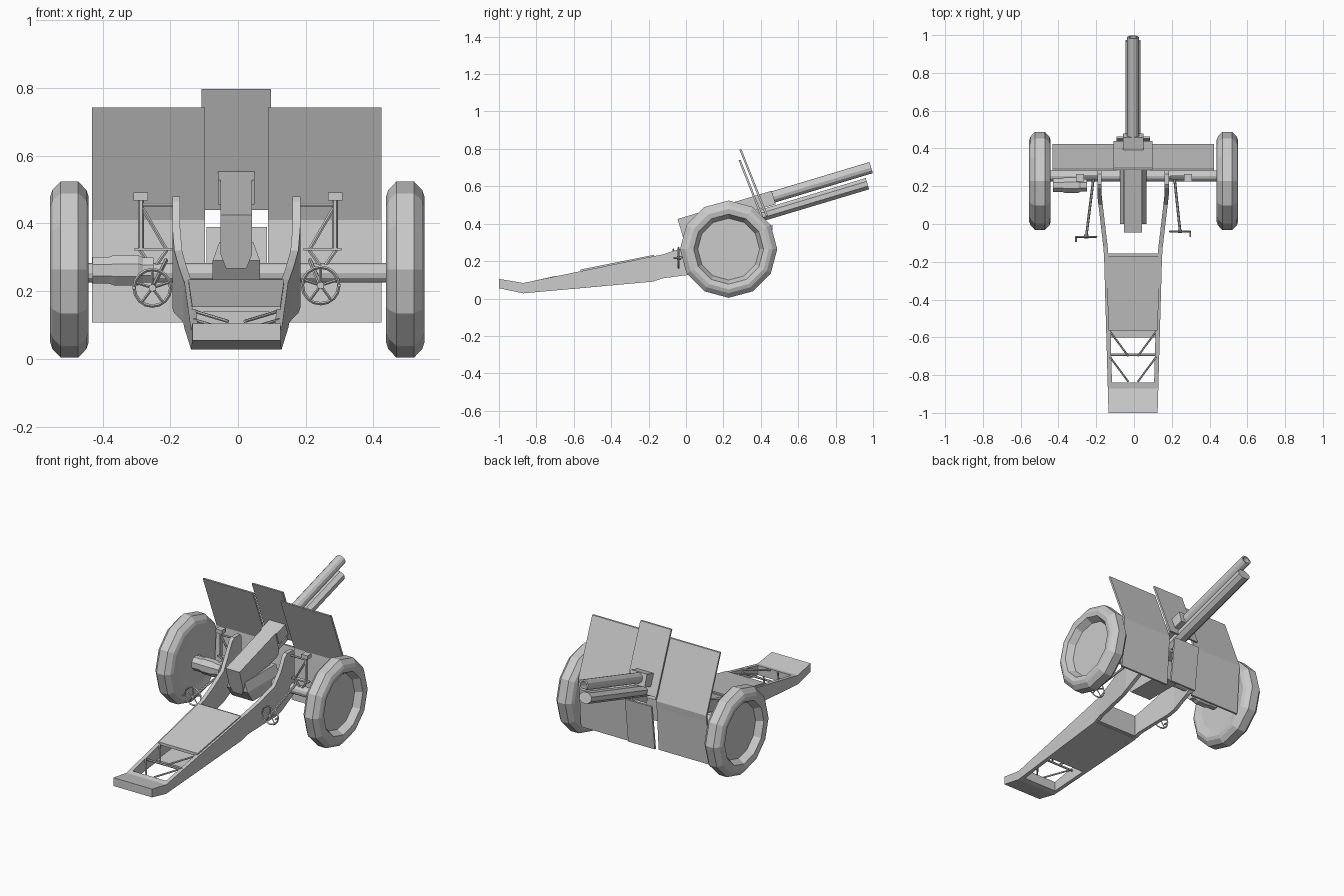
import bpy, bmesh
from math import sin, cos, pi, radians
from mathutils import Vector as V

if "Cube" in bpy.data.objects:
    bpy.data.objects.remove(bpy.data.objects["Cube"])

CX = -0.005  # gun centreline


def finish(name, bm):
    bmesh.ops.recalc_face_normals(bm, faces=bm.faces)
    me = bpy.data.meshes.new(name)
    bm.to_mesh(me)
    bm.free()
    ob = bpy.data.objects.new(name, me)
    bpy.context.collection.objects.link(ob)
    return ob


def loft(name, rings, closed=False):
    """Skin a list of equal-length rings of points, capping the ends unless closed."""
    bm = bmesh.new()
    vs = [[bm.verts.new(p) for p in r] for r in rings]
    pairs = list(zip(vs, vs[1:])) + ([(vs[-1], vs[0])] if closed else [])
    for a, b in pairs:
        for i in range(len(a)):
            j = (i + 1) % len(a)
            bm.faces.new((a[i], a[j], b[j], b[i]))
    if not closed:
        bm.faces.new(vs[0])
        bm.faces.new(vs[-1])
    return finish(name, bm)


def lathe(name, origin, axis, profile, n=12, sx=1.0, phase=0.0):
    """Revolve (radius, distance) pairs around an axis."""
    ax, o = V(axis).normalized(), V(origin)
    up = V((0, 0, 1)) if abs(ax.z) < 0.95 else V((0, 1, 0))
    u = up.cross(ax).normalized()
    w = ax.cross(u)
    ang = [2 * pi * i / n + phase for i in range(n)]
    return loft(name, [[o + ax * d + u * (r * sx * cos(a)) + w * (r * sin(a)) for a in ang]
                       for r, d in profile])


def rod(name, a, b, r=0.006, n=6):
    d = V(b) - V(a)
    return lathe(name, a, d, [(r, 0), (r, d.length)], n)


def box(name, x0, x1, y0, y1, z0, z1):
    return loft(name, [[(x0, y, z0), (x1, y, z0), (x1, y, z1), (x0, y, z1)] for y in (y0, y1)])


def bent_plate(name, x0, x1, pts, t=0.012):
    return loft(name, [[(x0, y, z), (x1, y, z), (x1, y + t, z), (x0, y + t, z)] for y, z in pts])


# Road wheels: tyre, recessed outer disc, flat inner disc
tyre = [(0.165, -0.048), (0.19, -0.052), (0.215, -0.057), (0.235, -0.05), (0.26, -0.026),
        (0.26, 0.026), (0.235, 0.05), (0.215, 0.057), (0.187, 0.052), (0.165, 0.012)]
for s, side in ((-1, "left"), (1, "right")):
    lathe(side + "_wheel", (s * 0.496 - 0.002, 0.228, 0.264), (s, 0, 0), tyre, 12)
rod("axle", (-0.46, 0.255, 0.254), (0.46, 0.255, 0.254), 0.029, 12)

# Shield: two bent side panels and centre plates
bend = [(0.28, 0.742), (0.411, 0.41), (0.407, 0.37), (0.388, 0.107)]
bent_plate("shield_left_panel", -0.432, -0.097, bend)
bent_plate("shield_right_panel", 0.088, 0.424, bend)
bent_plate("shield_upper_centre", -0.108, 0.098, [(0.285, 0.797), (0.427, 0.44)])
bent_plate("shield_lower_centre", -0.093, 0.085, [(0.452, 0.39), (0.42, 0.12)])

# Barrel with bore, recoil cylinder below it
T = radians(16.7)
D = V((0, cos(T), sin(T)))
muzzle, recoil = V((CX, 0.99, 0.70)), V((CX, 0.97, 0.614))
lathe("barrel", muzzle, D, [(0.031, -0.6), (0.031, 0), (0.021, 0), (0.021, -0.3)], 12)
lathe("recoil_cylinder", recoil, D, [(0.034, -0.75), (0.034, 0)], 8, 1.25, pi / 8)

# Breech housing: chamfered underside, shallower collar in front
N = V((0, sin(T), -cos(T)))
start = V((CX, -0.045, 0.425))


def housing(name, section, d0, d1):
    pts = section + [(-x, h) for x, h in reversed(section)]
    loft(name, [[start + D * d + N * h + V((x, 0, 0)) for x, h in pts] for d in (d0, d1)])


housing("breech_housing", [(0.047, 0), (0.047, 0.12), (0.03, 0.165)], 0, 0.36)
housing("barrel_collar", [(0.054, 0), (0.054, 0.075)], 0.36, 0.525)
loft("cradle_base", [[(CX - w, y0, z), (CX + w, y0, z), (CX + w, 0.3, z), (CX - w, 0.3, z)]
                     for z, w, y0 in ((0.22, 0.07, 0.05), (0.29, 0.07, 0.0), (0.345, 0.05, 0.0))])


# Trail side frames as (y, top z, bottom z) stations
def half_width(y):
    if y < -0.15:
        return 0.13 + (y + 1) / 0.85 * 0.024
    return min(0.189, 0.154 + (y + 0.15) / 0.3 * 0.035)


stations = [(-1, .105, .055), (-.87, .083, .028), (-.18, .225, .09), (-.125, .235, .108),
            (-.02, .27, .122), (.10, .32, .135), (.15, .39, .15), (.19, .465, .17),
            (.21, .48, .18), (.265, .48, .205), (.28, .46, .22)]
for s, side in ((-1, "left"), (1, "right")):
    rings = []
    for y, zt, zb in stations:
        o, i = CX + s * half_width(y), CX + s * (half_width(y) - 0.023)
        rings.append([(o, y, zt), (i, y, zt), (i, y, zb), (o, y, zb)])
    loft(side + "_trail_frame", rings)


# Trail decking, each given as (y, top z, bottom z) stations
def deck(name, st, inset=0.012):
    loft(name, [[(CX - half_width(y) + inset, y, zb), (CX + half_width(y) - inset, y, zb),
                 (CX + half_width(y) - inset, y, zt), (CX - half_width(y) + inset, y, zt)]
                for y, zt, zb in st])


deck("trail_top_plate", [(-.565, .155, .138), (-.17, .234, .215)])
deck("trail_bottom_plate", [(-.60, .062, .052), (-.17, .10, .091)])
deck("trail_cross_plate", [(-.172, .225, .095), (-.155, .228, .097)])
deck("trail_end", [(-1, .105, .055), (-.87, .083, .028), (-.84, .089, .031)], 0.002)

# Lattice bracing between the frames
rod("lattice_crossbar", (CX - 0.13, -0.692, 0.10), (CX + 0.13, -0.692, 0.10), 0.006)
for y in (-0.565, -0.70):
    z = 0.083 + (y + 0.87) * 0.19
    for s in (-1, 1):
        rod("lattice_brace", (CX + s * 0.125, y, z), (CX + s * 0.025, y - 0.135, z - 0.03), 0.005)

# Handwheels with five spokes, on shafts running back to the axle
for s, x, y, z, side in ((-1, -0.253, -0.068, 0.21, "left"), (1, 0.244, -0.04, 0.217, "right")):
    c = V((x, y, z))
    R = 0.054
    loft(side + "_handwheel_rim",
         [[c + V(((R + 0.005 * cos(b)) * cos(a), 0.005 * sin(b), (R + 0.005 * cos(b)) * sin(a)))
           for b in (0, pi / 2, pi, 3 * pi / 2)] for a in [2 * pi * i / 16 for i in range(16)]], True)
    for i in range(5):
        a = 2 * pi * i / 5 + pi / 2
        rod(side + "_handwheel_spoke", c, c + V((R * cos(a), 0, R * sin(a))), 0.004, 4)
    rod(side + "_handwheel_hub", c - V((0, 0.008, 0)), c + V((0, 0.012, 0)), 0.011, 8)
    rod(side + "_handwheel_grip", c + V((s * R, 0, 0)), c + V((s * R, -0.028, 0)), 0.005)
    rod(side + "_handwheel_shaft", c, (s * 0.213, 0.255, 0.29), 0.007)

    # Sight bracket: shelf, splayed legs, post and small top plate
    box(side + "_bracket_shelf", s * 0.25 - 0.056, s * 0.25 + 0.056, 0.235, 0.258, 0.32, 0.328)
    box(side + "_bracket_top", s * 0.287 - 0.021, s * 0.287 + 0.021, 0.225, 0.265, 0.468, 0.492)
    rod(side + "_bracket_post", (s * 0.287, 0.246, 0.325), (s * 0.287, 0.246, 0.475), 0.009)
    rod(side + "_bracket_leg", (s * 0.285, 0.246, 0.45), (s * 0.212, 0.246, 0.324), 0.006)
    rod(side + "_bracket_bar", (s * 0.29, 0.246, 0.455), (s * 0.18, 0.246, 0.455), 0.006)
    for dx in (-0.04, 0.04):
        rod(side + "_bracket_foot", (s * 0.25 + dx, 0.246, 0.322), (s * 0.25, 0.246, 0.265), 0.006)

# Stowage canister on the left of the axle
lathe("canister", (-0.43, 0.205, 0.262), (1, 0, 0),
      [(0.043, 0), (0.043, 0.05), (0.049, 0.065), (0.049, 0.135), (0.04, 0.15), (0.04, 0.18)],
      8, 0.9, pi / 8)
